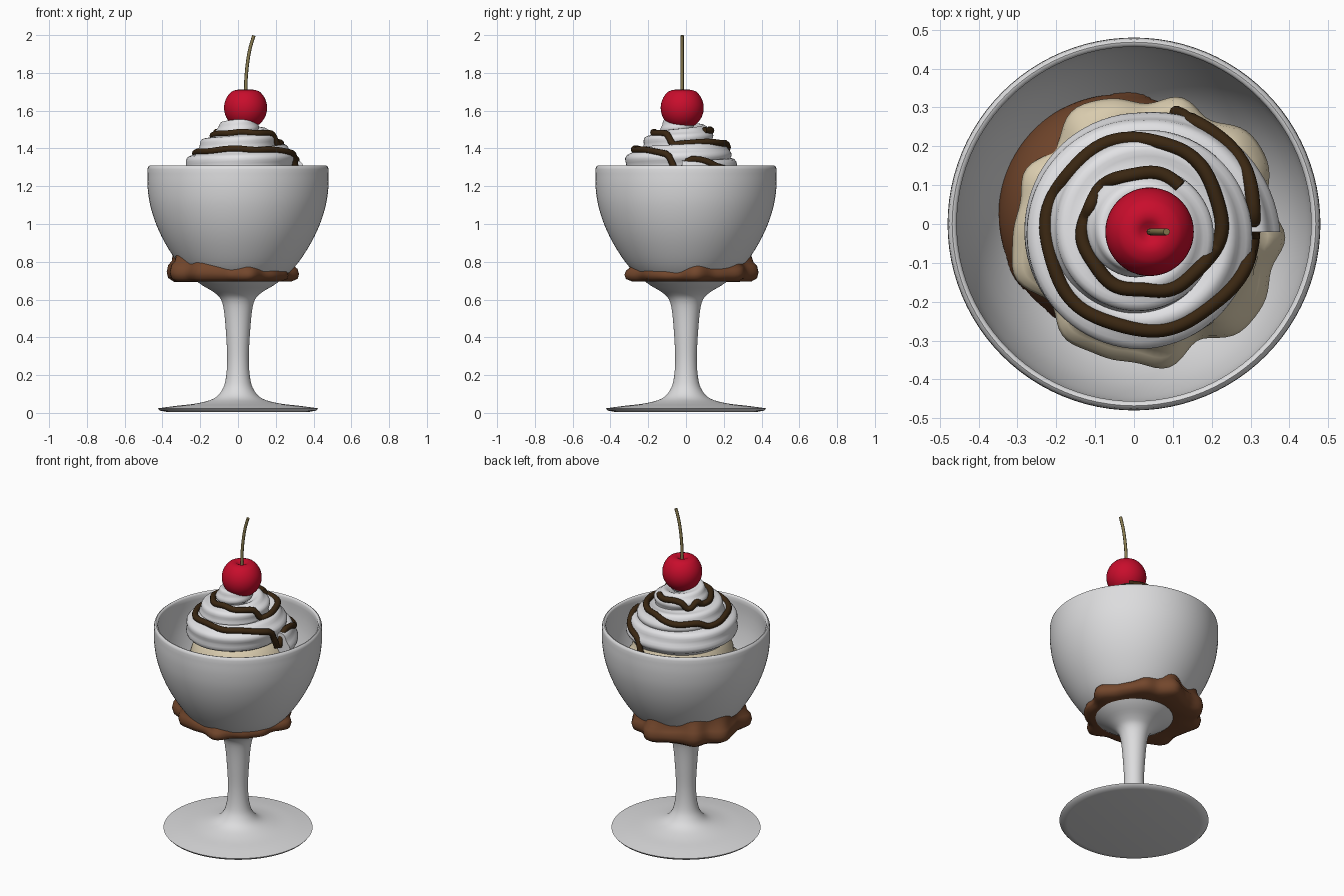
import bpy, math
from mathutils import Vector
from mathutils.bvhtree import BVHTree
from math import sin, cos, pi, radians

if "Cube" in bpy.data.objects:
    bpy.data.objects.remove(bpy.data.objects["Cube"])


def material(name, rgb):
    m = bpy.data.materials.new(name)
    m.diffuse_color = (*rgb, 1)
    m.use_nodes = True
    m.node_tree.nodes["Principled BSDF"].inputs["Base Color"].default_value = m.diffuse_color
    return m


GLASS = material("pale_glass", (0.72, 0.72, 0.73))
CREAM = material("whipped_white", (0.76, 0.76, 0.78))
VANILLA = material("vanilla_ivory", (0.74, 0.64, 0.45))
CHOC = material("chocolate_brown", (0.17, 0.062, 0.025))
SAUCE = material("dark_sauce", (0.042, 0.02, 0.006))
RED = material("cherry_red", (0.58, 0.004, 0.025))
STEM = material("stem_olive", (0.25, 0.2, 0.08))


def grid_object(name, rings, mat, angle=50):
    """Skin a list of closed rings and cap both ends."""
    n = len(rings[0])
    verts = [v for r in rings for v in r]
    faces = [(i * n + j, i * n + (j + 1) % n, (i + 1) * n + (j + 1) % n, (i + 1) * n + j)
             for i in range(len(rings) - 1) for j in range(n)]
    faces.append(tuple(reversed(range(n))))
    faces.append(tuple(range((len(rings) - 1) * n, len(rings) * n)))
    me = bpy.data.meshes.new(name)
    me.from_pydata([tuple(v) for v in verts], [], faces)
    me.materials.append(mat)
    ob = bpy.data.objects.new(name, me)
    bpy.context.collection.objects.link(ob)
    bpy.ops.object.select_all(action='DESELECT')
    ob.select_set(True)
    bpy.context.view_layer.objects.active = ob
    # consistent outward normals
    bpy.ops.object.mode_set(mode='EDIT')
    bpy.ops.mesh.select_all(action='SELECT')
    bpy.ops.mesh.normals_make_consistent(inside=False)
    bpy.ops.object.mode_set(mode='OBJECT')
    bpy.ops.object.shade_smooth_by_angle(angle=radians(angle))
    return ob


def smooth_path(pts, k=4):
    """Catmull-Rom refinement of an open list of points."""
    p = [Vector(q) for q in pts]
    p = [2 * p[0] - p[1]] + p + [2 * p[-1] - p[-2]]
    out = []
    for i in range(1, len(p) - 2):
        a, b, c, d = p[i - 1:i + 3]
        for s in range(k):
            t = s / k
            out.append(0.5 * (2 * b + (c - a) * t + (2 * a - 5 * b + 4 * c - d) * t * t
                              + (3 * b - a - 3 * c + d) * t ** 3))
    return out + [p[-2]]


def lathe(name, profile, mat, centre=(0, 0), n=72, warp=None, angle=50):
    rings = []
    for r, z in profile:
        ring = []
        for j in range(n):
            a = 2 * pi * j / n
            rr, zz = warp(r, z, a) if warp else (r, z)
            ring.append((centre[0] + rr * cos(a), centre[1] + rr * sin(a), zz))
        rings.append(ring)
    return grid_object(name, rings, mat, angle)


def lerp_table(table, x):
    for (x0, y0), (x1, y1) in zip(table, table[1:]):
        if x <= x1:
            return y0 + (y1 - y0) * max(0, x - x0) / (x1 - x0)
    return table[-1][1]


def sweep(name, path, radius, mat, n=8):
    """Round tube along a list of points."""
    rings = []
    for i, p in enumerate(path):
        t = (path[min(i + 1, len(path) - 1)] - path[max(i - 1, 0)]).normalized()
        ref = Vector((0, 0, 1)) if abs(t.z) < 0.9 else Vector((0, 1, 0))
        side = t.cross(ref).normalized()
        up = side.cross(t)
        rings.append([p + radius * (side * cos(2 * pi * j / n) + up * sin(2 * pi * j / n))
                      for j in range(n)])
    return grid_object(name, rings, mat)


# Glass: foot, stem and outer bowl, then the rim and inner bowl
outer = smooth_path([(0.425, 0.024), (0.33, 0.037), (0.22, 0.05), (0.13, 0.075), (0.085, 0.12),
                     (0.065, 0.18), (0.057, 0.28), (0.062, 0.4), (0.073, 0.53), (0.09, 0.6),
                     (0.13, 0.64), (0.21, 0.69), (0.30, 0.772), (0.375, 0.88), (0.43, 0.99),
                     (0.465, 1.1), (0.479, 1.2), (0.479, 1.29)])
inner = smooth_path([(0.456, 1.298), (0.456, 1.2), (0.443, 1.1), (0.408, 0.98), (0.35, 0.87),
                     (0.27, 0.78), (0.17, 0.705), (0.08, 0.675), (0.005, 0.67)])
foot = [(0.005, 0.006), (0.38, 0.006), (0.415, 0.012)]
rim = [(0.476, 1.303), (0.468, 1.309), (0.461, 1.307)]
lathe("glass_dish", foot + [tuple(p) for p in outer] + rim + [tuple(p) for p in inner],
      GLASS, n=96)


# Ice cream scoops: a dome above a lumpy skirt
def scoop(name, mat, centre, base, dome_z, radius, skirt, phase, tilt):
    dome = [(max(0.004, radius * cos(radians(e))), dome_z + radius * sin(radians(e)))
            for e in range(6, 91, 7)]
    prof = [(0.01, base), (0.2, base), (skirt - 0.04, base - 0.005), (skirt - 0.008, base + 0.012),
            (skirt, base + 0.04), (skirt - 0.008, base + 0.07), (skirt - 0.028, base + 0.09)]
    top = base + 0.12

    def warp(r, z, a):
        if r < 0.15 or z > top:
            return r, z
        w = min(1, (r - 0.15) / 0.12)
        lump = (0.014 * sin(9 * a + phase) + 0.011 * sin(5 * a + 2 * phase)
                + 0.006 * sin(14 * a + phase))
        lift = (z - base) / 0.09 * (0.022 * cos(a - tilt) + 0.008 * sin(6 * a + phase))
        return r + lump * w, z + lift
    return lathe(name, prof + dome, mat, centre, 120, warp, 70)


scoop("chocolate_scoop", CHOC, (-0.04, 0.025), 0.70, 0.84, 0.31, 0.335, 0.6, radians(150))
vanilla = scoop("vanilla_scoop", VANILLA, (0.035, -0.015), 1.0, 1.075, 0.30, 0.343, 2.1,
                radians(20))

# Whipped cream: a ridged rope coiled upwards
CX, CY, TURNS, STEPS, SIDES = 0.02, -0.02, 3.3, 260, 36
reach = [(0, 0.35), (0.25, 0.302), (0.75, 0.302), (1.0, 0.28), (2.0, 0.185), (3.3, 0.06)]
rings = []
for i in range(STEPS + 1):
    t = TURNS * i / STEPS
    tube = 0.088 - 0.011 * t
    pr = lerp_table(reach, t) - tube
    z = 1.25 + 0.093 * t
    th = 2 * pi * t
    ring = []
    for j in range(SIDES):
        a = 2 * pi * j / SIDES
        rad = tube * (1 + 0.075 * cos(6 * a + 5 * t))
        d = pr + rad * cos(a)
        ring.append((CX + d * cos(th), CY + d * sin(th), z + rad * sin(a)))
    rings.append(ring)
cream = grid_object("whipped_cream", rings, CREAM, 60)

# Sauce: a spiral ribbon draped over the cream and vanilla
verts, polys = [], []
for ob in (cream, vanilla):
    off = len(verts)
    verts += [v.co.copy() for v in ob.data.vertices]
    polys += [[off + k for k in p.vertices] for p in ob.data.polygons]
tree = BVHTree.FromPolygons(verts, polys)
spiral = [(50, 0.155), (90, 0.152), (180, 0.15), (270, 0.152), (315, 0.17), (360, 0.203),
          (405, 0.225), (450, 0.242), (540, 0.245), (630, 0.252), (675, 0.265), (720, 0.29),
          (750, 0.31), (795, 0.322)]
drape = []
for i in range(187):
    deg = 50 + 4 * i
    a = radians(deg)
    r = lerp_table(spiral, deg) + 0.004 * sin(deg * 0.11)
    x, y = CX + r * cos(a), CY + r * sin(a)
    hit = tree.ray_cast(Vector((x, y, 3)), Vector((0, 0, -1)))[0]
    drape.append(Vector((x, y, max(1.17, hit.z if hit else 1.17) + 0.006)))
for _ in range(2):
    drape = [drape[0]] + [(a + 2 * b + c) / 4 for a, b, c in zip(drape, drape[1:], drape[2:])] \
        + [drape[-1]]
sweep("sauce_ribbon", drape, 0.018, SAUCE, 10)

# Cherry with a dimple around the stem
cherry = [(0.113 * sin(radians(e)) + 0.001, 1.615 - 0.113 * cos(radians(e)))
          for e in range(0, 141, 7)]
cherry += [(0.056, 1.708), (0.04, 1.711), (0.025, 1.704), (0.012, 1.694), (0.002, 1.69)]
lathe("cherry", cherry, RED, (0.04, -0.02), 48, angle=60)

# Curved cherry stem
sweep("cherry_stem", smooth_path([(0.041, -0.02, 1.68), (0.042, -0.02, 1.76), (0.05, -0.02, 1.85),
                                  (0.064, -0.02, 1.93), (0.084, -0.02, 1.998)]),
      0.009, STEM, 8)
